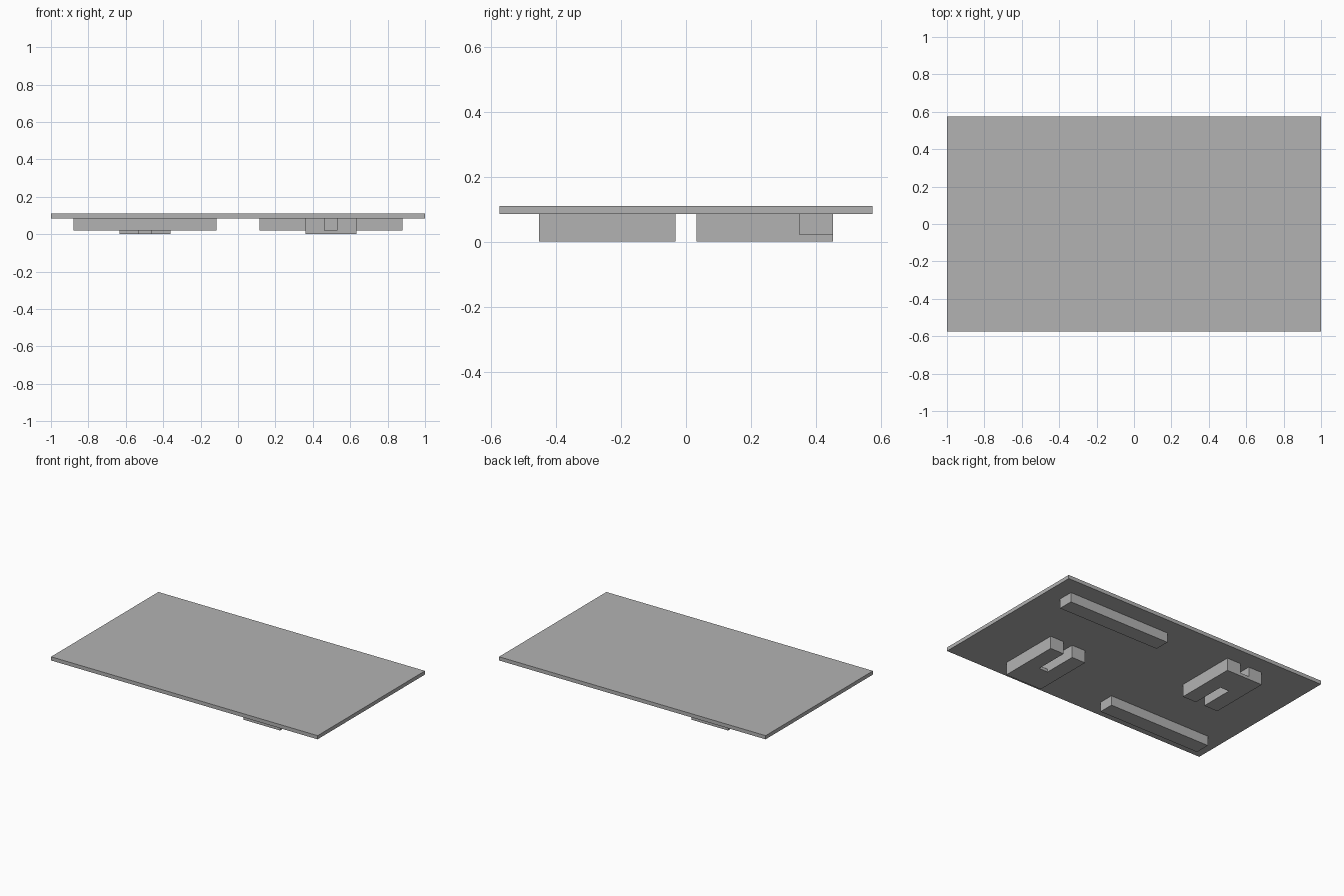
import bpy
import bmesh
from mathutils import Matrix, Vector

cube = bpy.data.objects.get("Cube")
if cube:
    bpy.data.objects.remove(cube, do_unlink=True)

grey = bpy.data.materials.new("plain grey")
grey.use_nodes = True
colour = (0.45, 0.45, 0.45, 1)
grey.diffuse_color = colour
grey.node_tree.nodes["Principled BSDF"].inputs["Base Color"].default_value = colour

TOP, UNDER, LIP = 0.11, 0.085, 0.02


def make_part(name, boxes, turn=1):
    """One object from boxes given as low and high corners; turn=-1 spins it half round z."""
    bm = bmesh.new()
    for low, high in boxes:
        low, high = Vector(low), Vector(high)
        place = Matrix.Translation((low + high) / 2) @ Matrix.Diagonal((high - low).to_4d())
        bmesh.ops.create_cube(bm, size=1, matrix=place)
    bm.transform(Matrix.Diagonal((turn, turn, 1, 1)))
    mesh = bpy.data.meshes.new(name)
    bm.to_mesh(mesh)
    bm.free()
    mesh.materials.append(grey)
    obj = bpy.data.objects.new(name, mesh)
    bpy.context.collection.objects.link(obj)
    return obj


# Flat top panel
make_part("top_panel", [((-1, -0.575, UNDER), (1, 0.575, TOP))])

# Each bar and slotted bracket repeats under a half turn
for turn, bar, bracket in ((1, "back_bar", "front_bracket"), (-1, "front_bar", "back_bracket")):
    make_part(bar, [((0.115, 0.35, LIP), (0.88, 0.453, UNDER))], turn)
    # Two prongs joined by a thin lip that leaves a slot above it
    make_part(bracket, [
        ((0.36, -0.453, 0), (0.463, -0.033, UNDER)),
        ((0.53, -0.453, 0), (0.633, -0.033, UNDER)),
        ((0.463, -0.453, 0), (0.53, -0.265, LIP)),
    ], turn)
